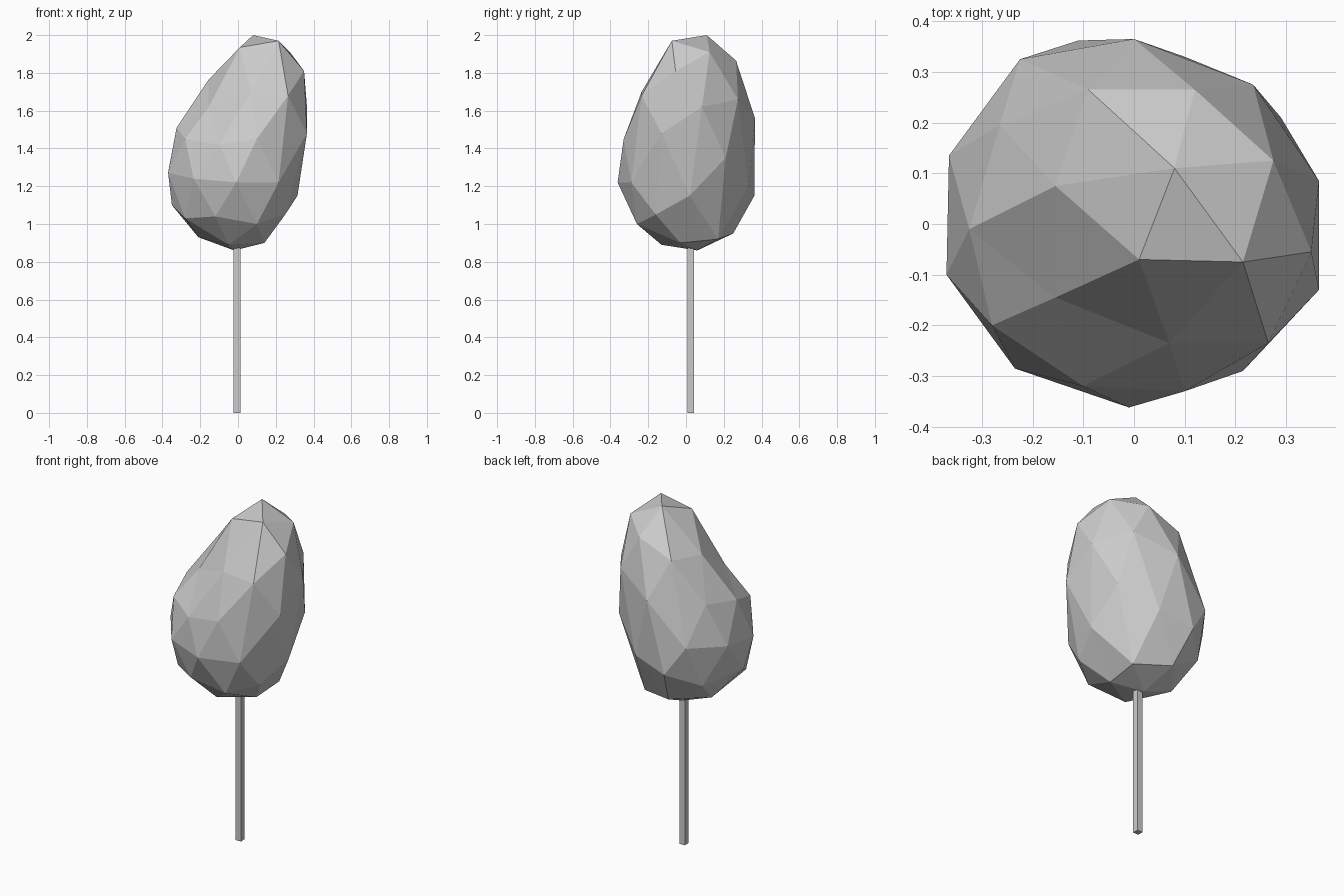
import bpy, bmesh
from mathutils import Vector

# Crown corner points, grouped by height tier (x, y, z)
top = [(.08, .11, 2.0), (.215, -.075, 1.97), (.01, -.07, 1.935), (-.155, .075, 1.765),
       (-.09, .265, 1.78), (.12, .265, 1.865), (.275, .125, 1.91), (.35, -.055, 1.81)]
upper = [(.265, -.235, 1.68), (.07, -.235, 1.70), (-.155, -.145, 1.62), (-.325, -.01, 1.51),
         (-.265, .195, 1.54), (0, .365, 1.56), (.235, .275, 1.66), (.365, .085, 1.62)]
middle = [(-.28, -.2, 1.45), (-.1, -.32, 1.42), (.1, -.33, 1.45), (.365, -.13, 1.48),
          (.29, .21, 1.35), (-.225, .325, 1.32), (-.365, .135, 1.3), (-.37, -.1, 1.27),
          (-.235, -.285, 1.24), (-.01, -.362, 1.22), (.215, -.29, 1.22)]
lower = [(.315, .02, 1.15), (.1, .33, 1.2), (-.11, .362, 1.15), (-.26, .22, 1.07),
         (-.35, -.04, 1.1), (-.28, -.16, 1.03), (-.12, -.27, 1.04), (.1, -.26, 1.0),
         (.25, -.16, 1.05)]
base = [(-.21, .06, .93), (-.06, .25, .95), (.15, .17, .92),
        (-.02, .06, .86), (.14, -.03, .90), (-.05, -.13, .89)]


def add_object(name, bm):
    bmesh.ops.recalc_face_normals(bm, faces=bm.faces)
    mesh = bpy.data.meshes.new(name)
    bm.to_mesh(mesh)
    bm.free()
    obj = bpy.data.objects.new(name, mesh)
    bpy.context.collection.objects.link(obj)
    return obj


# Crown: wrap the points on a sphere to get the facets, then restore the leaning egg
bm = bmesh.new()
places = {}
for p in top + upper + middle + lower + base:
    h = (p[2] - 1.43) / .57
    d = Vector(((p[0] - .09 * h) / .36, (p[1] - .03) / .36, h)).normalized()
    places[bm.verts.new(d)] = p
bmesh.ops.convex_hull(bm, input=list(bm.verts))
for v, p in places.items():
    v.co = p
add_object("crown", bm)

# Trunk: thin square post reaching into the crown
bm = bmesh.new()
bmesh.ops.create_cube(bm, size=1)
bmesh.ops.scale(bm, vec=(.035, .035, 1.0), verts=bm.verts)
bmesh.ops.translate(bm, vec=(-.005, .026, .5), verts=bm.verts)
add_object("trunk", bm)
